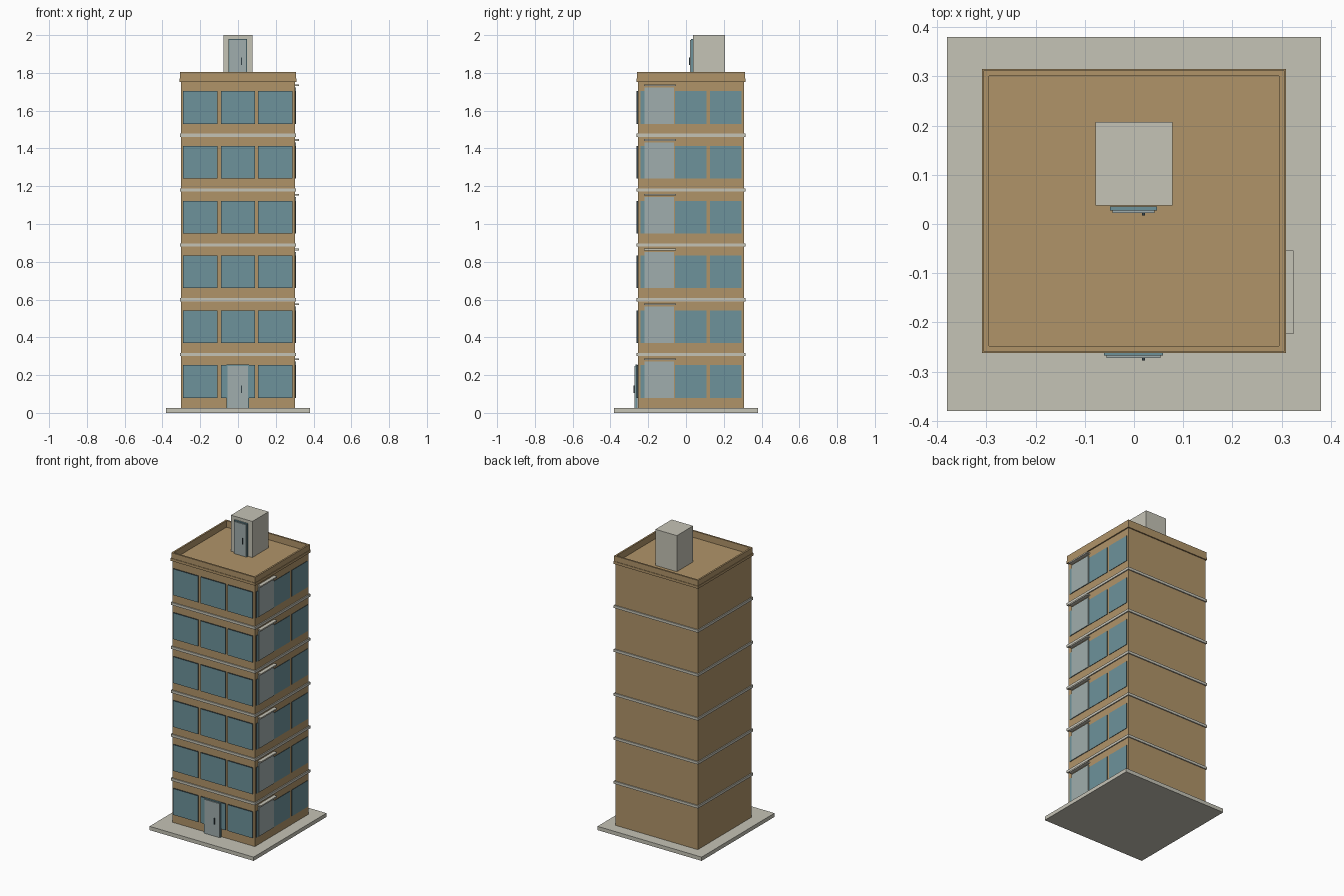
import bpy, bmesh

if "Cube" in bpy.data.objects:
    bpy.data.objects.remove(bpy.data.objects["Cube"])


def material(name, r, g, b):
    """Flat colour from 0-255 display values."""
    lin = [((c / 255 + 0.055) / 1.055) ** 2.4 for c in (r, g, b)]
    m = bpy.data.materials.new(name)
    m.diffuse_color = (*lin, 1)
    m.use_nodes = True
    m.node_tree.nodes["Principled BSDF"].inputs["Base Color"].default_value = m.diffuse_color
    return m


BRICK = material("tan_brick", 176, 148, 105)
STONE = material("pale_stone", 197, 195, 182)
GLASS = material("blue_glass", 109, 146, 155)
DOOR = material("grey_door", 160, 174, 173)
DARK = material("dark_trim", 52, 66, 72)


def box(name, x, y, z, mat, edge_mat=None, facing=None):
    """Box from (min, max) ranges; faces away from the facing axis may take edge_mat."""
    bm = bmesh.new()
    bmesh.ops.create_cube(bm, size=1)
    for v in bm.verts:
        v.co = [r[0] if c < 0 else r[1] for c, r in zip(v.co, (x, y, z))]
    bm.normal_update()
    me = bpy.data.meshes.new(name)
    me.materials.append(mat)
    if edge_mat:
        me.materials.append(edge_mat)
        for f in bm.faces:
            f.material_index = 0 if abs(f.normal[facing]) > 0.5 else 1
    bm.to_mesh(me)
    bm.free()
    ob = bpy.data.objects.new(name, me)
    bpy.context.collection.objects.link(ob)
    return ob


def band(name, outer, inner, z, mat):
    """Rectangular ring; outer and inner are (x0, x1, y0, y1)."""
    bm = bmesh.new()
    loops = []
    for (x0, x1, y0, y1), h in ((outer, z[0]), (outer, z[1]), (inner, z[1]), (inner, z[0])):
        loops.append([bm.verts.new((a, b, h)) for a, b in
                      ((x0, y0), (x1, y0), (x1, y1), (x0, y1))])
    for i in range(4):
        a, b = loops[i], loops[(i + 1) % 4]
        for j in range(4):
            k = (j + 1) % 4
            bm.faces.new((a[j], a[k], b[k], b[j]))
    bmesh.ops.recalc_face_normals(bm, faces=bm.faces)
    me = bpy.data.meshes.new(name)
    me.materials.append(mat)
    bm.to_mesh(me)
    bm.free()
    ob = bpy.data.objects.new(name, me)
    bpy.context.collection.objects.link(ob)


def door(name, cx, y, z, half):
    """Front-facing door: frame, raised panel and handle."""
    box(name + "_frame", (cx - half, cx + half), (y - 0.009, y), z, GLASS)
    box(name + "_panel", (cx - half + 0.005, cx + half - 0.005),
        (y - 0.014, y - 0.009), (z[0], z[1] - 0.006), DOOR)
    hz = z[0] + 0.08
    box(name + "_handle", (cx + 0.017, cx + 0.023), (y - 0.019, y - 0.014),
        (hz, hz + 0.04), DARK)


FLOORS, STEP = 6, 0.29
X0, X1, Y0, Y1 = -0.301, 0.301, -0.254, 0.307      # wall faces
ROOF = 1.762


def grown(d):
    return (X0 - d, X1 + d, Y0 - d, Y1 + d)


# Ground slab and tower
box("ground_slab", (-0.38, 0.38), (-0.38, 0.38), (0, 0.025), STONE)
box("tower_walls", (X0, X1), (Y0, Y1), (0.025, ROOF), BRICK)

# Ledges between floors, cornice and parapet at the roof
for i in range(FLOORS - 1):
    z = 0.301 + STEP * i
    band(f"floor_ledge_{i + 1}", grown(0.007), grown(-0.005), (z, z + 0.017), STONE)
band("roof_cornice", grown(0.008), grown(-0.004), (1.752, 1.769), BRICK)
band("roof_parapet", grown(0.005), grown(-0.006), (1.755, 1.805), BRICK)

# Windows, side balcony doors and canopies on each floor
for i in range(FLOORS):
    z = 0.08 + STEP * i
    zr = (z, z + 0.173)
    for j, cx in enumerate((-0.2, 0, 0.198)):
        box(f"front_window_{i + 1}_{j + 1}", (cx - 0.091, cx + 0.091),
            (Y0 - 0.008, Y0), zr, GLASS, DARK, 1)
    for j, cy in enumerate((-0.157, 0.026, 0.211)):
        box(f"side_window_{i + 1}_{j + 1}", (X1, X1 + 0.003),
            (cy - 0.083, cy + 0.083), zr, GLASS, DARK, 0)
    box(f"side_door_{i + 1}", (X1, X1 + 0.006), (-0.22, -0.063),
        (z, z + 0.192), DOOR)
    box(f"side_canopy_{i + 1}", (X1, 0.324), (-0.223, -0.054),
        (z + 0.2, z + 0.209), STONE)

# Entrance
door("entrance", -0.001, Y0 - 0.004, (0.025, 0.255), 0.06)

# Stair housing on the roof
box("stair_housing", (-0.078, 0.078), (0.038, 0.207), (ROOF, 2.0), STONE)
door("roof_door", -0.001, 0.036, (ROOF, 1.98), 0.048)
